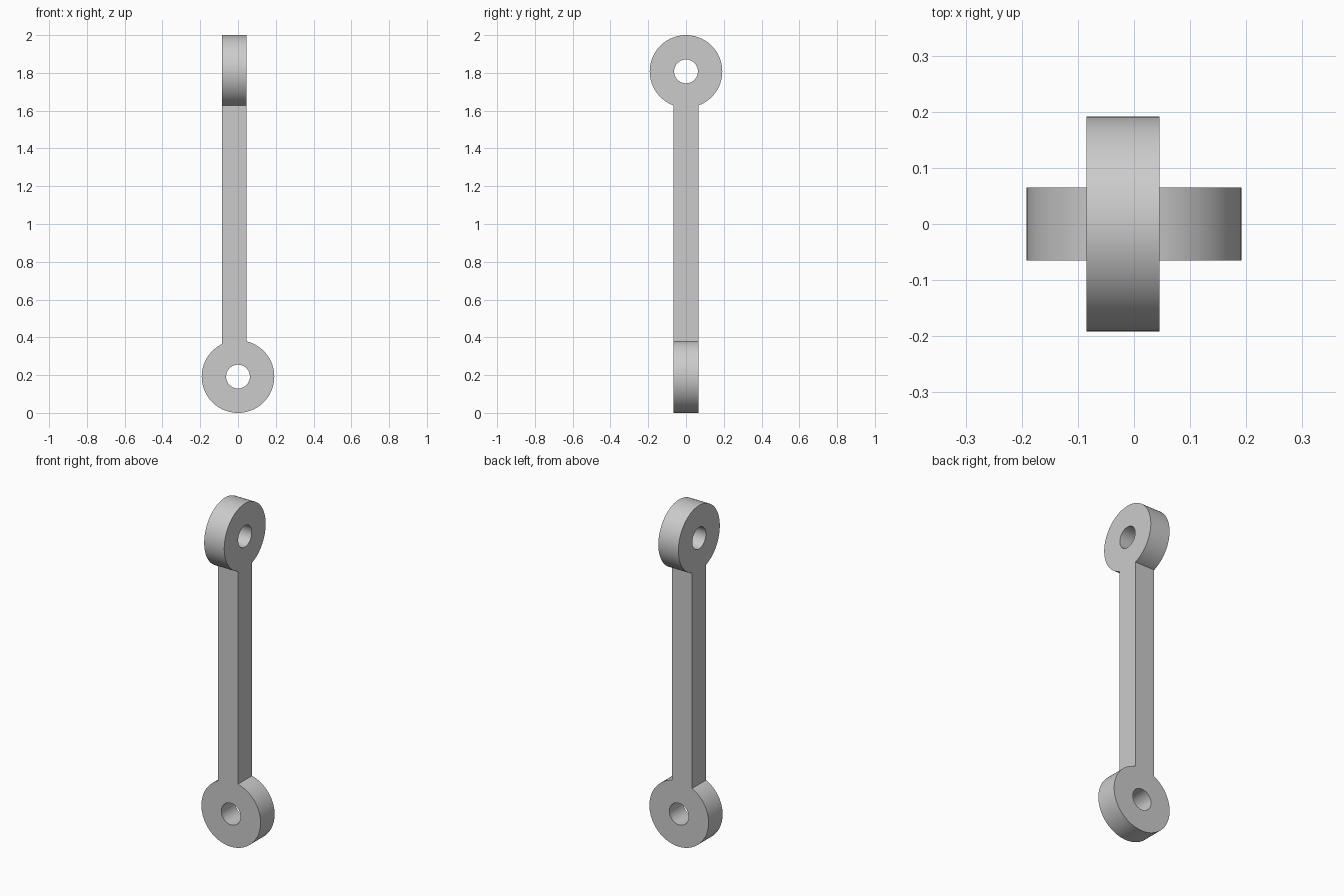
import bpy
import math

cube = bpy.data.objects.get("Cube")
if cube:
    bpy.data.objects.remove(cube, do_unlink=True)

HEIGHT = 2.0
EYE_R, HOLE_R = 0.192, 0.063
THICK = 0.13            # bar and eye thickness
BAR_X = -0.02           # bar sits slightly off the lower eye's axis

grey = bpy.data.materials.new("light_grey")
grey.use_nodes = True
color = (0.6, 0.6, 0.6, 1.0)
grey.diffuse_color = color
grey.node_tree.nodes["Principled BSDF"].inputs["Base Color"].default_value = color


def cylinder(name, radius, depth, location, axis):
    """Cylinder lying along the x or y axis."""
    turn = (math.pi / 2, 0, 0) if axis == "y" else (0, math.pi / 2, 0)
    bpy.ops.mesh.primitive_cylinder_add(vertices=96, radius=radius, depth=depth,
                                        location=location, rotation=turn)
    bpy.context.object.name = name
    return bpy.context.object


def combine(target, tool, operation):
    """Apply a boolean to the target and discard the tool."""
    mod = target.modifiers.new(operation.lower(), "BOOLEAN")
    mod.operation, mod.solver, mod.object = operation, "EXACT", tool
    bpy.context.view_layer.objects.active = target
    bpy.ops.object.modifier_apply(modifier=mod.name)
    bpy.data.objects.remove(tool, do_unlink=True)


# Square bar, with its ends buried in the eyes
bpy.ops.mesh.primitive_cube_add(size=1, location=(BAR_X, 0, HEIGHT / 2))
rod = bpy.context.object
rod.name = "connecting_rod"
rod.scale = (THICK, THICK, HEIGHT - 3.3 * EYE_R)
bpy.ops.object.transform_apply(location=True, rotation=True, scale=True)

# Round eyes at right angles to each other, each drilled through
eyes = [("lower", (0, 0, EYE_R), "y"),
        ("upper", (BAR_X, 0, HEIGHT - EYE_R), "x")]
for name, place, axis in eyes:
    combine(rod, cylinder(name + "_eye", EYE_R, THICK, place, axis), "UNION")
for name, place, axis in eyes:
    combine(rod, cylinder(name + "_hole", HOLE_R, THICK * 2, place, axis), "DIFFERENCE")

# Finish
rod.data.materials.clear()
rod.data.materials.append(grey)
for face in rod.data.polygons:
    face.material_index = 0
bpy.ops.object.select_all(action="DESELECT")
rod.select_set(True)
bpy.context.view_layer.objects.active = rod
bpy.ops.object.shade_smooth_by_angle(angle=math.radians(30))
